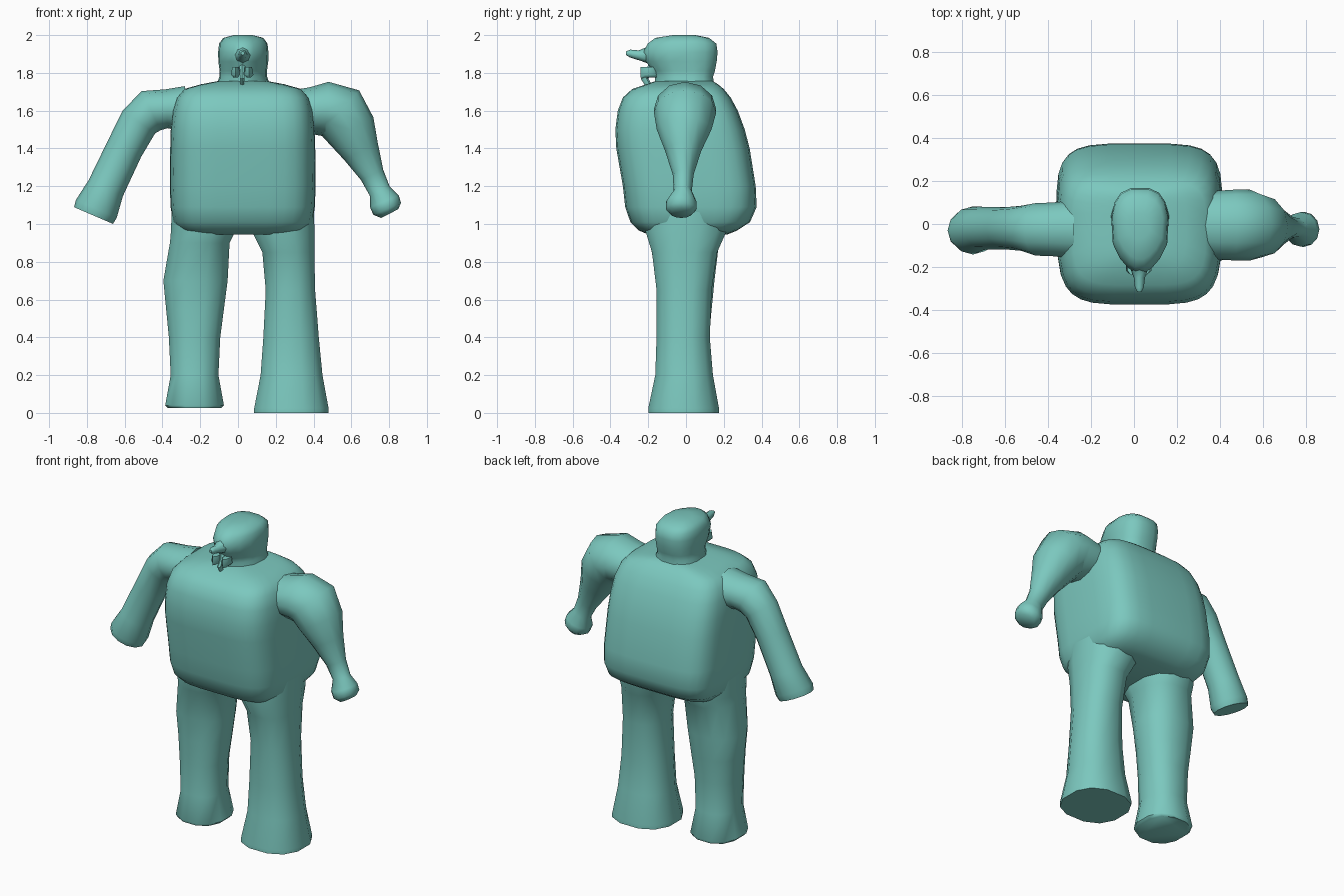
import bpy, bmesh, math
from mathutils import Vector

cube = bpy.data.objects.get("Cube")
if cube:
    bpy.data.objects.remove(cube, do_unlink=True)

teal = bpy.data.materials.new("teal")
teal.use_nodes = True
teal.diffuse_color = (0.2, 0.58, 0.52, 1)
teal.node_tree.nodes["Principled BSDF"].inputs["Base Color"].default_value = teal.diffuse_color


def spow(value, power):
    return math.copysign(abs(value) ** (2 / power), value)


def loft(name, rings, angle=50):
    """Skin a list of point rings and close both ends."""
    bm = bmesh.new()
    loops = [[bm.verts.new(p) for p in ring] for ring in rings]
    for a, b in zip(loops, loops[1:]):
        for i in range(len(a)):
            j = (i + 1) % len(a)
            bm.faces.new((a[i], a[j], b[j], b[i]))
    bm.faces.new(loops[0])
    bm.faces.new(loops[-1])
    bmesh.ops.recalc_face_normals(bm, faces=bm.faces)
    mesh = bpy.data.meshes.new(name)
    bm.to_mesh(mesh)
    bm.free()
    mesh.materials.append(teal)
    obj = bpy.data.objects.new(name, mesh)
    bpy.context.collection.objects.link(obj)
    bpy.ops.object.select_all(action="DESELECT")
    obj.select_set(True)
    bpy.context.view_layer.objects.active = obj
    bpy.ops.object.shade_smooth_by_angle(angle=math.radians(angle))
    return obj


def ring(z, x0, x1, y0, y1, power=2, taper=0, sides=12):
    """Level rounded ring inside a box; taper narrows its front."""
    points = []
    for i in range(sides):
        t = math.tau * (i + 0.5) / sides
        u, v = spow(math.cos(t), power), spow(math.sin(t), power)
        u *= 1 - taper * max(0, -v) ** 2
        points.append(((x0 + x1) / 2 + u * (x1 - x0) / 2,
                       (y0 + y1) / 2 + v * (y1 - y0) / 2, z))
    return points


def limb(name, path, sides=12):
    """Tube along x, z with a centre y, a radius in the x-z plane and one in y."""
    rings = []
    for i, (x, z, y, r, ry) in enumerate(path):
        a, b = path[max(i - 1, 0)], path[min(i + 1, len(path) - 1)]
        d = Vector((b[0] - a[0], 0, b[1] - a[1])).normalized()
        side = Vector((-d.z, 0, d.x))
        rings.append([Vector((x, y, z)) + side * r * math.cos(t) + Vector((0, ry, 0)) * math.sin(t)
                      for t in (math.tau * k / sides for k in range(sides))])
    return loft(name, rings)


# Torso: rounded box, heavy at the low back and high chest (z, front, back, half width)
torso = [(0.945, -.20, .22, .28), (.965, -.25, .27, .335), (1.01, -.295, .34, .37),
         (1.09, -.323, .375, .383), (1.2, -.335, .37, .387), (1.4, -.37, .338, .385),
         (1.5, -.375, .312, .382), (1.6, -.362, .275, .372), (1.67, -.335, .237, .35),
         (1.715, -.285, .2, .31), (1.74, -.21, .17, .22), (1.757, -.16, .14, .13)]
loft("torso", [ring(z, .025 - w, .025 + w, f, b, 4.5, .06, 28) for z, f, b, w in torso], 70)

# Head with short neck
head = [(1.72, -.17, .155, .15), (1.78, -.165, .145, .128), (1.81, -.175, .155, .127),
        (1.86, -.215, .165, .134), (1.91, -.23, .17, .135), (1.955, -.205, .163, .13),
        (1.985, -.165, .125, .108), (2.0, -.07, .05, .05)]
loft("head", [ring(z, .028 - w, .028 + w, f, b, 2.8, .5, 16) for z, f, b, w in head], 70)

# Beak
beak = [(-.15, 1.9, .07), (-.2, 1.895, .045), (-.25, 1.893, .026), (-.295, 1.902, .021), (-.317, 1.904, .01)]
loft("beak", [[(.025 + r * math.cos(t), y, z + r * math.sin(t))
               for t in (math.tau * k / 8 for k in range(8))] for y, z, r in beak])

# Wattle: a thin hanging strip with a small flap on each side
loft("wattle", [ring(z, .022 - w, .022 + w, y - .015, y + .025, 2, 0, 6)
                for z, y, w in [(1.73, -.2, .01), (1.77, -.225, .014), (1.8, -.2, .012), (1.86, -.18, .02)]])
for side, label in ((-1, "right"), (1, "left")):
    loft(label + "_wattle_flap", [ring(z, .022 + side * .035 - w, .022 + side * .035 + w, -.24, -.15, 2, 0, 6)
                                  for z, w in [(1.775, .012), (1.79, .028), (1.83, .02)]])

# Legs (z, x range, y range)
right_leg = [(.025, -.375, -.085, -.17, .15), (.04, -.39, -.07, -.175, .155), (.2, -.36, -.1, -.15, .125),
             (.4, -.37, -.09, -.15, .125), (.55, -.385, -.07, -.15, .14), (.7, -.4, -.05, -.16, .155),
             (.9, -.365, -.04, -.195, .18), (.96, -.36, -.01, -.22, .22), (1.1, -.355, 0, -.22, .22)]
left_leg = [(0, .08, .485, -.205, .18), (.025, .08, .485, -.205, .18), (.2, .115, .452, -.167, .147),
            (.4, .13, .432, -.16, .13), (.65, .143, .412, -.16, .14), (.85, .125, .408, -.185, .17),
            (.96, .07, .41, -.22, .22), (1.1, .05, .405, -.22, .22)]
for name, rows in (("right_leg", right_leg), ("left_leg", left_leg)):
    loft(name, [ring(*row, power=2.4) for row in rows])

# Arms: a plain bent one, and one with a big shoulder, thin wrist and knob hand
limb("right_arm", [(-.28, 1.61, -.025, .12, .135), (-.38, 1.61, -.025, .103, .125), (-.46, 1.6, -.025, .115, .122),
                   (-.525, 1.54, -.02, .105, .105), (-.6, 1.4, -.02, .098, .098), (-.7, 1.19, -.02, .1, .1),
                   (-.75, 1.08, -.03, .118, .112), (-.765, 1.045, -.03, .112, .1)])
limb("left_arm", [(.3, 1.6, -.005, .11, .15), (.39, 1.6, -.005, .125, .16), (.47, 1.608, -.005, .145, .165),
                  (.54, 1.59, -.005, .155, .165), (.595, 1.5, -.01, .138, .145), (.65, 1.385, -.015, .1, .095),
                  (.71, 1.26, -.015, .065, .055), (.75, 1.175, -.017, .058, .048), (.775, 1.12, -.025, .082, .08),
                  (.79, 1.08, -.025, .08, .082), (.803, 1.055, -.025, .05, .055)])
